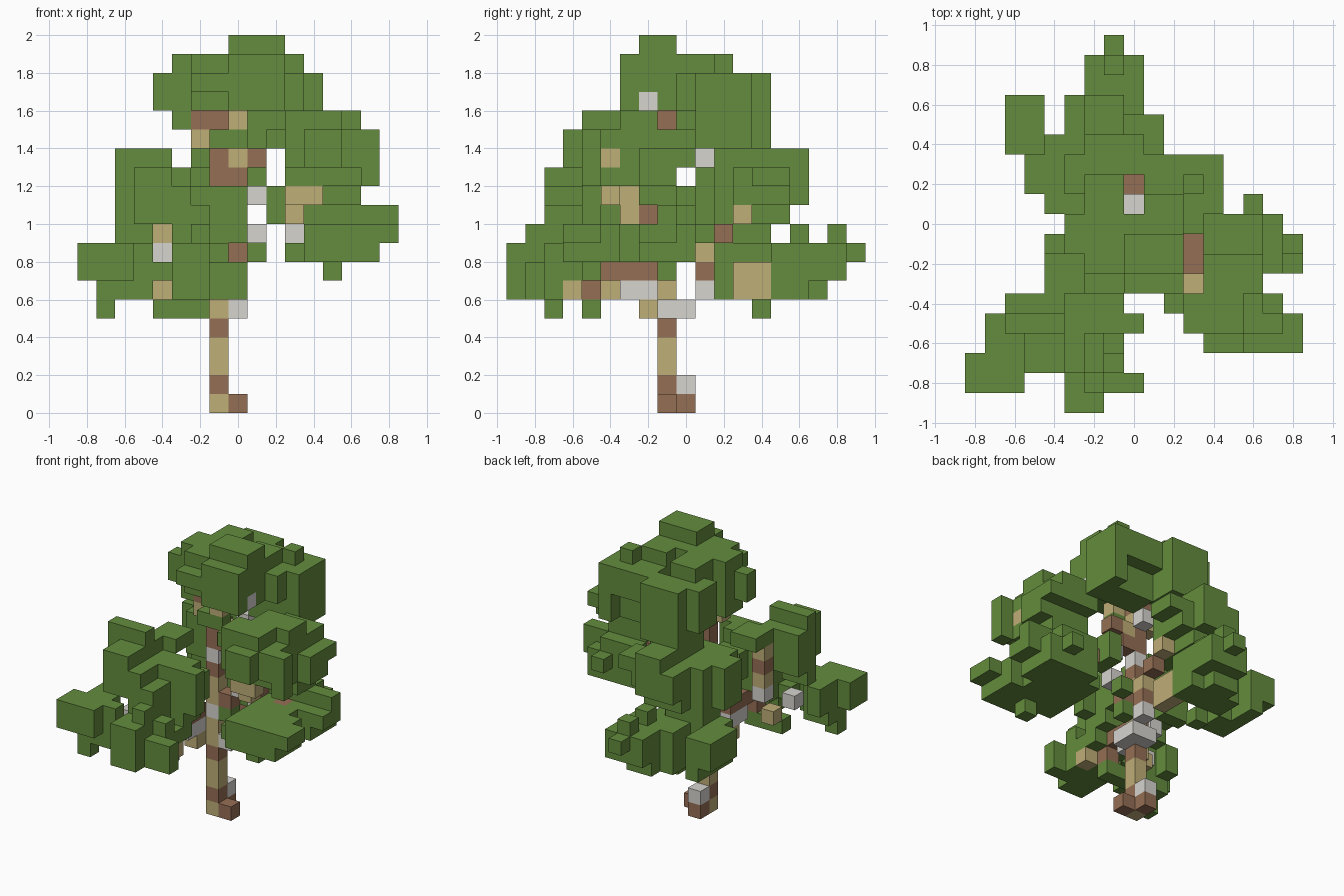
import bpy
import bmesh
from mathutils import Vector

old = bpy.data.objects.get("Cube")
if old:
    bpy.data.objects.remove(old, do_unlink=True)

CELL = 0.1
COLOURS = {
    "leaf": (0.127, 0.262, 0.047, 1),
    "tan": (0.52, 0.425, 0.185, 1),
    "brown": (0.30, 0.158, 0.09, 1),
    "silver": (0.67, 0.66, 0.625, 1),
}
SIDES = [Vector(s) for s in ((1, 0, 0), (-1, 0, 0), (0, 1, 0),
                             (0, -1, 0), (0, 0, 1), (0, 0, -1))]

materials = {}
for name, colour in COLOURS.items():
    mat = bpy.data.materials.new(name)
    mat.use_nodes = True
    mat.diffuse_color = colour
    mat.node_tree.nodes["Principled BSDF"].inputs["Base Color"].default_value = colour
    materials[name] = mat

cells = {}    # cell -> colour name, for the whole tree
parts = {}    # part name -> its cells


def bark(part, **coloured_cells):
    """Claim single cells of wood, grouped by colour."""
    for colour, spots in coloured_cells.items():
        for spot in spots:
            cells[spot] = colour
            parts.setdefault(part, []).append(spot)


def leaves(part, *boxes, hollow=()):
    """Fill boxes (x, x, y, y, z, z, both ends included) that are still free."""
    def span(b):
        return {(x, y, z) for x in range(b[0], b[1] + 1)
                for y in range(b[2], b[3] + 1) for z in range(b[4], b[5] + 1)}
    filled = set().union(*map(span, boxes))
    for b in hollow:
        filled -= span(b)
    for spot in sorted(filled):
        if spot not in cells:
            cells[spot] = "leaf"
            parts.setdefault(part, []).append(spot)


def build(part, spots):
    """Make one mesh from the outer cell faces of a part."""
    names = sorted({cells[s] for s in spots})
    bm = bmesh.new()
    corners = {}

    def vert(p):
        key = tuple(round(c * 2) for c in p)
        if key not in corners:
            corners[key] = bm.verts.new(p * CELL)
        return corners[key]

    for spot in spots:
        centre = Vector(spot) + Vector((0, 0, 0.5))
        for n in SIDES:
            if tuple(int(c) for c in Vector(spot) + n) in cells:
                continue
            u = Vector((n.y, n.z, n.x))
            v = n.cross(u)
            ring = [centre + (n + a * u + b * v) / 2
                    for a, b in ((-1, -1), (1, -1), (1, 1), (-1, 1))]
            face = bm.faces.new([vert(p) for p in ring])
            face.material_index = names.index(cells[spot])
    mesh = bpy.data.meshes.new(part)
    bm.to_mesh(mesh)
    bm.free()
    for name in names:
        mesh.materials.append(materials[name])
    bpy.context.collection.objects.link(bpy.data.objects.new(part, mesh))


# Trunk, listed from the ground up, with its roots and knots
TRUNK = "tan brown tan tan brown tan tan silver tan tan brown silver brown brown tan brown"
for height, colour in enumerate(TRUNK.split()):
    bark("trunk", **{colour: [(-1, -1, height)]})
bark("roots", brown=[(0, -1, 0), (-1, 0, 0)], silver=[(-1, 0, 1)])
bark("trunk_knots", tan=[(-2, -2, 5)], silver=[(0, -1, 5), (-1, 0, 5), (0, 0, 5)])

# Branches
bark("crown_branch",
     tan=[(0, -1, 13), (0, -2, 15), (-2, -1, 14)],
     brown=[(0, -1, 12), (1, -1, 13), (-2, -1, 15)],
     silver=[(2, -2, 16)])
bark("left_side_branch",
     tan=[(3, -3, 10), (3, -3, 11), (3, -4, 11), (4, -4, 11), (6, -4, 13)],
     brown=[(0, -1, 8), (3, -1, 10), (3, -2, 10), (5, -2, 9)],
     silver=[(1, -1, 9), (1, -1, 11), (3, -2, 9)])
bark("right_side_branch",
     tan=[(-4, -4, 6), (-4, -3, 9), (-4, -3, 11), (-1, -6, 6)],
     brown=[(-2, -2, 7), (-2, -3, 7), (-2, -4, 7), (-2, -5, 6), (-4, -3, 10)],
     silver=[(-2, -2, 6), (-2, -3, 6), (-4, -3, 8), (-5, -5, 7)])
bark("back_branch",
     tan=[(0, 1, 8), (0, 3, 6), (0, 4, 6), (0, 3, 7), (0, 4, 7), (0, 3, 10)],
     brown=[(0, 1, 7), (0, 2, 9)],
     silver=[(0, 1, 6), (0, 1, 13)])

# Crown at the top, open above the back branch
leaves("crown_leaves",
       (0, 2, -2, -1, 19, 19), (-2, 2, -2, 1, 17, 18), (-2, 2, -2, 0, 16, 16),
       (0, 2, -3, -3, 16, 18), (-2, -1, -3, -3, 17, 17), (-3, -3, -1, 0, 15, 18),
       (-4, -4, -1, -1, 16, 17), (3, 3, 2, 2, 18, 18), (-2, -1, 2, 2, 18, 18),
       (-3, -3, 2, 3, 15, 17), (-2, 0, 2, 4, 14, 17), (1, 3, 0, 3, 16, 17),
       (4, 4, 1, 3, 15, 17), (4, 4, 3, 3, 14, 14), (1, 4, 1, 2, 14, 16),
       (-1, 0, -2, -2, 14, 14),
       hollow=[(0, 0, 1, 2, 14, 19)])

# Clumps on the +x side
leaves("upper_left_leaves",
       (4, 6, -3, -2, 15, 15), (3, 5, -5, -4, 13, 15), (4, 6, -5, 0, 13, 14),
       (4, 5, -6, -6, 13, 14), (7, 7, -5, -5, 12, 14), (7, 7, -2, -1, 12, 13),
       (7, 7, 0, 0, 13, 13), (4, 6, -4, -1, 12, 12), (3, 3, -4, -4, 12, 12),
       (4, 6, -2, -1, 11, 11), (2, 2, -4, -4, 14, 14))
leaves("lower_left_leaves",
       (4, 8, -6, -5, 9, 9), (4, 7, -6, -4, 8, 9), (3, 6, -5, -1, 8, 8),
       (4, 6, -3, 0, 9, 9), (8, 8, -2, -1, 9, 9), (7, 7, -2, 0, 8, 9),
       (7, 8, -1, -1, 10, 10), (5, 5, -5, -5, 7, 7), (6, 6, 0, 1, 9, 9),
       (4, 6, -1, 0, 8, 10), (2, 2, -1, 0, 10, 11))

# Clumps on the -x side and the front
leaves("upper_right_leaves",
       (-6, -4, -5, -5, 13, 13), (-6, -4, -5, -4, 10, 12), (-5, -4, -7, -6, 10, 12),
       (-3, -3, -7, -6, 10, 11), (-6, -5, -5, -5, 9, 9), (-4, -3, -3, -2, 12, 12))
leaves("front_leaves",
       (-3, -1, -5, -4, 8, 11), (0, 0, -5, -5, 9, 11), (-2, -1, -3, -3, 9, 10),
       (-3, -2, -7, -5, 8, 10), (0, 0, -1, -1, 7, 7))
leaves("lower_right_leaves",
       (-8, -6, -8, -7, 7, 8), (-7, -6, -7, -6, 6, 8), (-7, -7, -5, -5, 7, 8),
       (-5, -5, -7, -7, 6, 8), (-7, -7, -7, -7, 5, 5))
leaves("lower_front_leaves",
       (-4, -4, -7, -6, 7, 7), (-3, -1, -8, -7, 6, 7), (-3, -2, -6, -6, 6, 7),
       (-3, -2, -9, -8, 6, 8), (0, 0, -8, -8, 6, 7), (-1, -1, -7, -7, 6, 8),
       (-4, -2, -5, -5, 5, 5), (-2, -2, -8, -8, 9, 9), (-3, -1, -6, -5, 7, 7))

# Clumps at the back
leaves("lower_back_leaves",
       (-2, 0, 7, 8, 7, 8), (-3, 0, 5, 6, 6, 8), (-2, -1, 7, 7, 6, 6),
       (-1, -1, 9, 9, 8, 8), (-1, -1, 8, 8, 9, 9), (-1, -1, 6, 6, 9, 9),
       (-2, -2, 4, 4, 5, 5), (-2, -1, 2, 2, 6, 7), (-2, -1, 2, 4, 8, 8),
       (1, 1, 0, 0, 8, 8))
leaves("back_right_leaves",
       (-6, -5, 4, 6, 7, 8), (-5, -5, 4, 6, 6, 6), (-5, -4, 3, 4, 6, 8))
leaves("upper_back_leaves",
       (-5, -3, 2, 3, 10, 12), (-4, -1, 2, 4, 10, 12), (0, 0, 3, 5, 11, 12),
       (-3, -1, 5, 5, 10, 12), (-2, -1, 4, 6, 11, 13), (-3, -3, 5, 6, 11, 12),
       (1, 1, 4, 5, 12, 12), (-2, -1, 2, 4, 13, 13), (-4, -2, 1, 1, 10, 12),
       (-2, -2, 1, 1, 9, 9), (-4, -2, 3, 4, 9, 9))

for part, spots in parts.items():
    build(part, spots)
